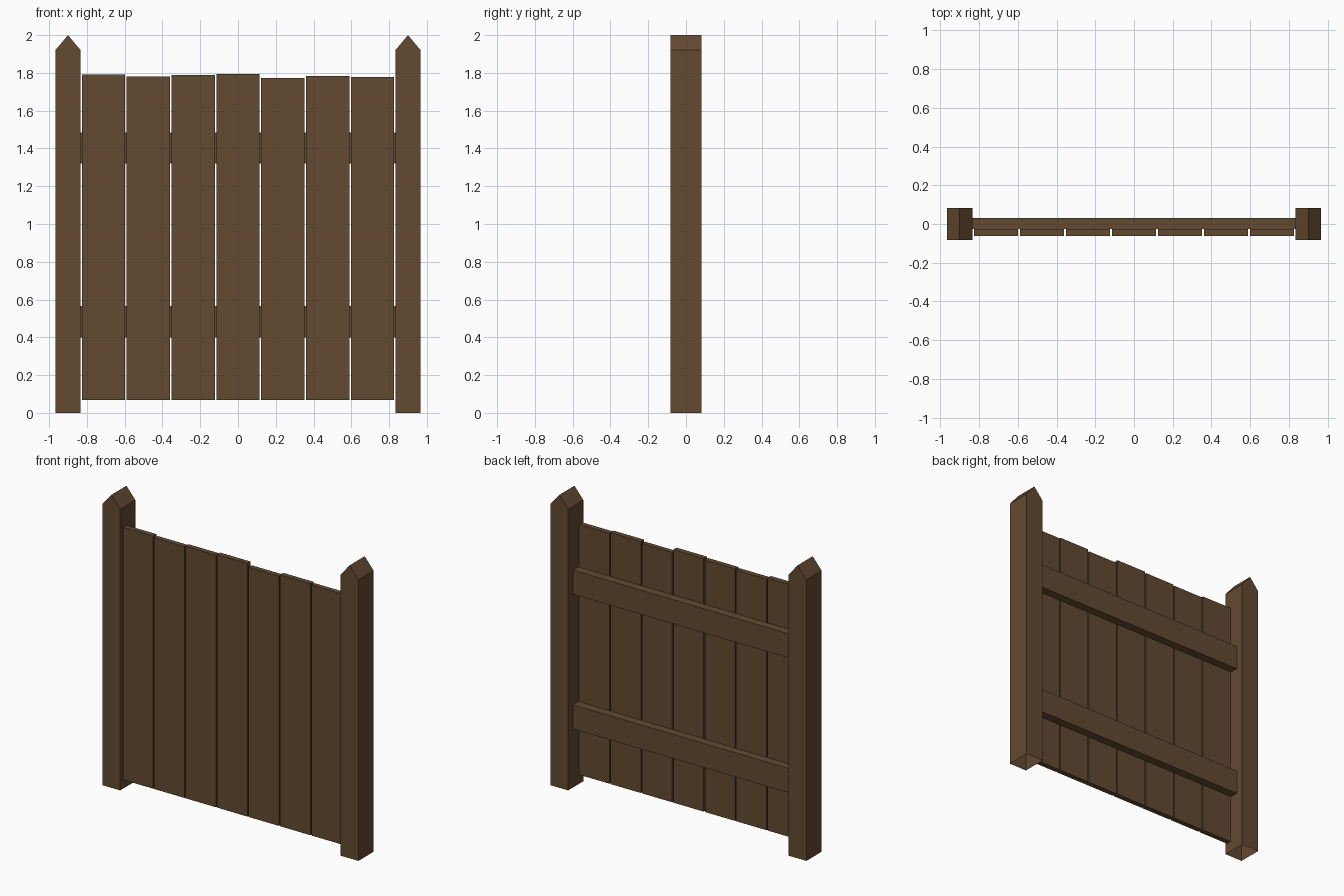
import bpy, bmesh

if "Cube" in bpy.data.objects:
    bpy.data.objects.remove(bpy.data.objects["Cube"])

wood = bpy.data.materials.new("dark brown wood")
wood.diffuse_color = (0.125, 0.068, 0.03, 1)
wood.use_nodes = True
wood.node_tree.nodes["Principled BSDF"].inputs["Base Color"].default_value = wood.diffuse_color


def make_object(name, bm):
    bmesh.ops.recalc_face_normals(bm, faces=bm.faces)
    mesh = bpy.data.meshes.new(name)
    bm.to_mesh(mesh)
    bm.free()
    mesh.materials.append(wood)
    obj = bpy.data.objects.new(name, mesh)
    bpy.context.collection.objects.link(obj)
    return obj


def extrude_profile(name, profile, y0, y1):
    """Extrude an x-z outline from y0 to y1."""
    bm = bmesh.new()
    face = bm.faces.new([bm.verts.new((x, y0, z)) for x, z in profile])
    ext = bmesh.ops.extrude_face_region(bm, geom=[face], use_keep_orig=True)
    verts = [v for v in ext["geom"] if isinstance(v, bmesh.types.BMVert)]
    bmesh.ops.translate(bm, vec=(0, y1 - y0, 0), verts=verts)
    return bm


def board(name, x0, x1, y0, y1, z0, z1):
    profile = [(x0, z0), (x1, z0), (x1, z1), (x0, z1)]
    return make_object(name, extrude_profile(name, profile, y0, y1))


# Pointed posts, open underneath
for side, cx in (("left", -0.9), ("right", 0.9)):
    w = 0.067
    outline = [(cx - w, 0), (cx + w, 0), (cx + w, 1.92), (cx, 2.0), (cx - w, 1.92)]
    bm = extrude_profile("post", outline, -0.082, 0.082)
    bmesh.ops.recalc_face_normals(bm, faces=bm.faces)
    base = [f for f in bm.faces if all(v.co.z < 0.001 for v in f.verts)]
    bmesh.ops.delete(bm, geom=base, context='FACES_ONLY')
    make_object(side + "_post", bm)

# Horizontal rails
for name, z0, z1 in (("lower_rail", 0.40, 0.565), ("upper_rail", 1.32, 1.485)):
    board(name, -0.834, 0.834, -0.027, 0.03, z0, z1)

# Vertical planks with uneven tops
tops = [1.792, 1.782, 1.788, 1.795, 1.772, 1.784, 1.777]
for i, top in enumerate(tops):
    cx = (i - 3) * 0.2375
    board(f"plank_{i + 1}", cx - 0.1145, cx + 0.1145, -0.062, -0.027, 0.067, top)
